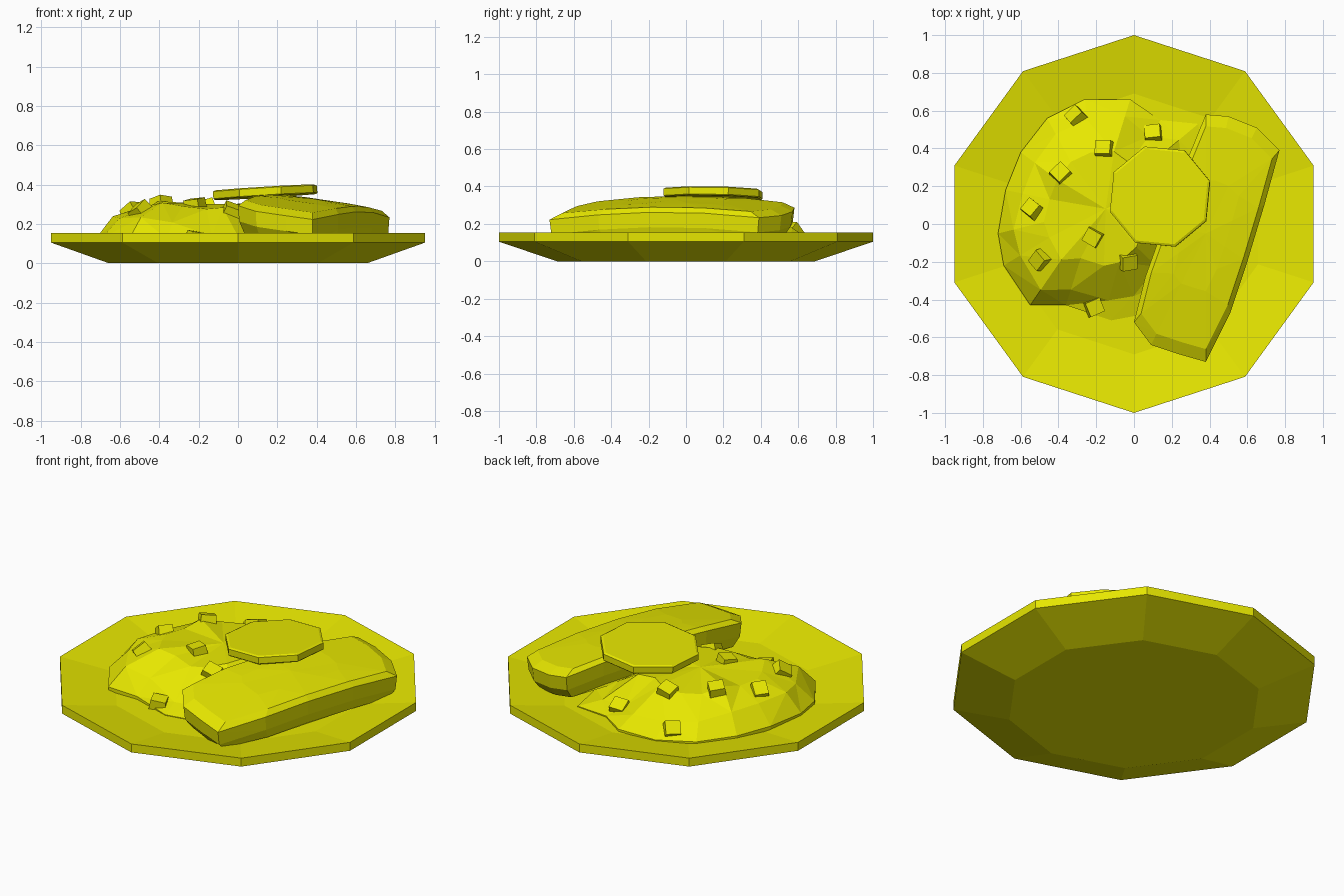
import bpy, bmesh, math, random
from mathutils import Vector, Euler
from mathutils.bvhtree import BVHTree

if "Cube" in bpy.data.objects:
    bpy.data.objects.remove(bpy.data.objects["Cube"])

random.seed(4)
yellow = bpy.data.materials.new("yellow")
yellow.diffuse_color = (0.8, 0.8, 0.0, 1)
yellow.use_nodes = True
yellow.node_tree.nodes["Principled BSDF"].inputs["Base Color"].default_value = yellow.diffuse_color


def loft(name, rings, tip=None, base=True):
    """Join rings of points; close the last one with a tip point or a flat cap."""
    bm = bmesh.new()
    vr = [[bm.verts.new(p) for p in r] for r in rings]
    n = len(rings[0])
    for a, b in zip(vr, vr[1:]):
        for i in range(n):
            j = (i + 1) % n
            bm.faces.new((a[i], a[j], b[j], b[i]))
    if base:
        bm.faces.new(vr[0][::-1])
    if tip:
        t = bm.verts.new(tip)
        for i in range(n):
            bm.faces.new((vr[-1][i], vr[-1][(i + 1) % n], t))
    else:
        bm.faces.new(vr[-1])
    if base:
        bmesh.ops.recalc_face_normals(bm, faces=bm.faces)
    else:
        bm.normal_update()
        down = [f for f in bm.faces if f.normal.z < -0.01]
        bmesh.ops.reverse_faces(bm, faces=down)
    bmesh.ops.triangulate(bm, faces=[f for f in bm.faces if len(f.verts) == 4])
    me = bpy.data.meshes.new(name)
    bm.to_mesh(me)
    tree = BVHTree.FromBMesh(bm)
    bm.free()
    me.materials.append(yellow)
    ob = bpy.data.objects.new(name, me)
    bpy.context.collection.objects.link(ob)
    return ob, tree


def circle(r, z, n, phase):
    return [(r * math.cos(phase + 2 * math.pi * i / n),
             r * math.sin(phase + 2 * math.pi * i / n), z) for i in range(n)]


# Ten-sided dished plate
loft("plate", [circle(r, z, 10, math.pi / 2) for r, z in
               ((0.69, 0), (1, 0.105), (1, 0.155), (0.69, 0.105))])

# Lumpy mound: outline with shoulder height, listed anticlockwise
cx, cy = -0.2, 0.08
mound_pts = [(-0.72, -0.05, 0.23), (-0.69, -0.22, 0.23), (-0.55, -0.43, 0.23),
             (-0.36, -0.43, 0.20), (-0.12, -0.51, 0.14), (0.04, -0.48, 0.14),
             (0.2, -0.3, 0.17), (0.32, 0.0, 0.18), (0.38, 0.3, 0.17),
             (0.34, 0.53, 0.14), (0.14, 0.55, 0.155), (-0.02, 0.66, 0.18),
             (-0.26, 0.66, 0.185), (-0.46, 0.56, 0.20), (-0.6, 0.38, 0.22),
             (-0.68, 0.18, 0.23)]


def mound_ring(s, zf):
    out = []
    for x, y, h in mound_pts:
        k = s * (1 + random.uniform(-0.03, 0.03) * (s < 1))
        out.append((cx + (x - cx) * k, cy + (y - cy) * k, zf(h)))
    return out


mound, tree = loft("mound", [
    mound_ring(1, lambda h: 0.1),
    mound_ring(1, lambda h: 0.1 + (h - 0.1) * 0.22),
    mound_ring(0.82, lambda h: h + random.uniform(-0.006, 0.01)),
    mound_ring(0.52, lambda h: 0.3 + (h - 0.23) * 0.3 + random.uniform(-0.012, 0.02))],
    (cx + 0.05, cy, 0.3))

# Slab leaning on the mound
slab_pts = [(0.0, -0.52), (0.09, -0.64), (0.24, -0.69), (0.38, -0.73),
            (0.51, -0.47), (0.6, -0.2), (0.69, 0.1), (0.77, 0.39),
            (0.65, 0.51), (0.5, 0.57), (0.38, 0.58), (0.29, 0.36),
            (0.16, 0.0), (0.06, -0.28)]
sx, sy = 0.38, -0.05


def slab_top(x, y):
    u, v = 0.95 * x - 0.32 * y, 0.32 * x + 0.95 * y - 0.07
    return 0.36 - 0.14 * (u - 0.15) - 0.11 * v * v


def slab_ring(s, drop, low=0.11):
    out = []
    for x, y in slab_pts:
        px, py = sx + (x - sx) * s, sy + (y - sy) * s
        out.append((px, py, max(low, slab_top(px, py) - drop)))
    return out


loft("slab", [slab_ring(0.92, 0.17), slab_ring(0.985, 0.11, 0.14), slab_ring(1, 0.03),
              slab_ring(0.9, 0.006), slab_ring(0.45, 0.002)],
     (sx, sy, slab_top(sx, sy)))

# Tilted eight-sided pat on top, with a small bevelled edge
pat, _ = loft("pat", [circle(r, z, 8, math.radians(17)) for r, z in
                      ((0.27, -0.024), (0.277, -0.018), (0.277, 0.018), (0.264, 0.024))])
pat.location = (0.138, 0.145, 0.361)
pat.rotation_euler = (math.radians(-1), math.radians(-3.5), 0)

# Diced bits scattered on the mound
bits = [(-0.31, 0.57, 40), (-0.16, 0.40, -5), (0.10, 0.48, 3), (-0.39, 0.27, 45),
        (-0.54, 0.08, -35), (-0.50, -0.19, 50), (-0.22, -0.07, -30),
        (-0.03, -0.20, 3), (-0.21, -0.44, 20)]
for x, y, a in bits:
    hit, normal, _, _ = tree.ray_cast(Vector((x, y, 1)), Vector((0, 0, -1)))
    w, d, h = 0.045, 0.042, 0.028
    sq = [(-w, -d), (w, -d), (w, d), (-w, d)]
    bit, _ = loft("diced_bit", [[(p, q, -h) for p, q in sq],
                                [(p * 0.92, q * 0.92, h) for p, q in sq]])
    rot = Vector((0, 0, 1)).rotation_difference(normal).to_matrix()
    rot = rot @ Euler((random.uniform(-0.3, 0.3), random.uniform(-0.3, 0.3),
                       math.radians(a))).to_matrix()
    bit.location = (x, y, hit.z + 0.006)
    bit.rotation_euler = rot.to_euler()
